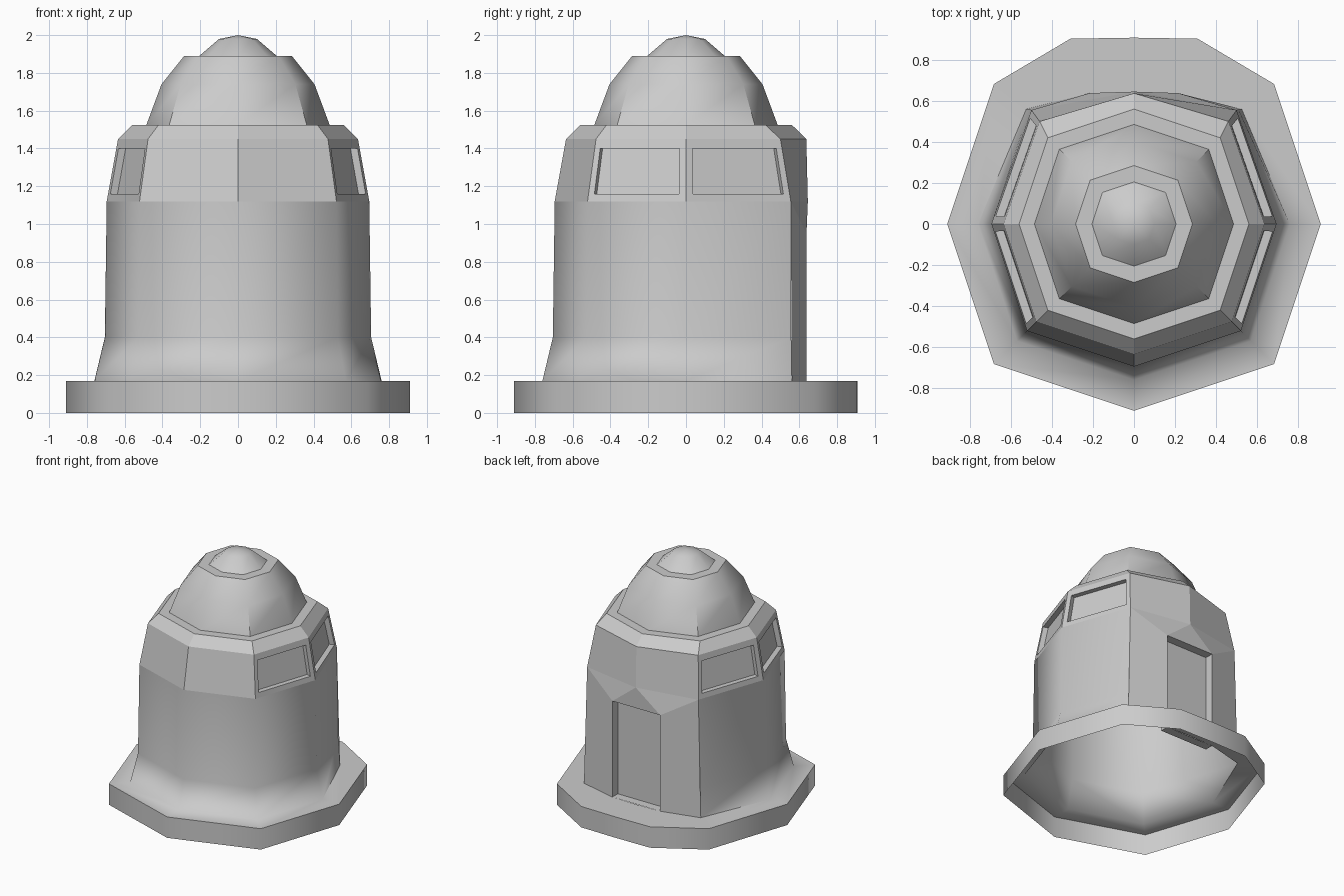
import bpy, bmesh
from math import radians
from mathutils import Vector

if "Cube" in bpy.data.objects:
    bpy.data.objects.remove(bpy.data.objects["Cube"])

K = 0.75        # corner offset of the slightly squarish octagon
Z_BAND = 1.12   # bottom of window band


def octagon(r, z, corner=None, back=None):
    """Eight points, counter-clockwise from back left to back centre."""
    cx, cy = corner or (r * K, r * K)
    d = r * K
    pts = [(-cx, cy), (-r, 0), (-d, -d), (0, -r), (d, -d), (r, 0), (cx, cy),
           (0, back or r)]
    return [Vector((x, y, z)) for x, y in pts]


def loft(bm, rings, closed=True, cap=False):
    vr = [[bm.verts.new(p) for p in ring] for ring in rings]
    for a, b in zip(vr, vr[1:]):
        n = len(a)
        for i in range(n if closed else n - 1):
            j = (i + 1) % n
            bm.faces.new((a[i], a[j], b[j], b[i]))
    if cap:
        bm.faces.new(vr[-1])


def finish(name, bm, angle=None):
    bmesh.ops.remove_doubles(bm, verts=bm.verts, dist=0.0005)
    me = bpy.data.meshes.new(name)
    bm.to_mesh(me)
    bm.free()
    ob = bpy.data.objects.new(name, me)
    bpy.context.collection.objects.link(ob)
    if angle:
        bpy.ops.object.select_all(action='DESELECT')
        ob.select_set(True)
        bpy.context.view_layer.objects.active = ob
        bpy.ops.object.shade_smooth_by_angle(angle=radians(angle))
    return ob


# Base flange and round wall, one hollow shell open at the bottom
def with_back(ring, x, y):
    z = ring[0].z
    return ring[:7] + [Vector((x, y, z)), Vector((0, y + 0.005, z)), Vector((-x, y, z))]


bm = bmesh.new()
rim = octagon(0.91, 0)
foot = octagon(0.76, 0.17, (0.525, 0.56))
top = octagon(0.695, Z_BAND, (0.5, 0.555), 0.645)
loft(bm, [with_back(rim, 0.31, 0.903),
          with_back(octagon(0.91, 0.17), 0.31, 0.903),
          with_back(foot, 0.215, 0.638)])
loft(bm, [foot[:7], octagon(0.705, 0.4, (0.51, 0.557))[:7], top[:7]], closed=False)
finish("base_and_wall", bm, 80)

# Flat back wall with recessed door
bm = bmesh.new()
dw, dy, dz = 0.215, 0.638, 0.95
door = [Vector(p) for p in ((dw, dy, 0.17), (-dw, dy, 0.17), (-dw, dy, dz), (dw, dy, dz))]
loft(bm, [door, [p - Vector((0, 0.07, 0)) for p in door]], cap=True)
mid = top[7]
panels = [[foot[6], door[0], door[3], top[6]], [top[6], door[3], mid]]
for p in panels:
    bm.faces.new([bm.verts.new(v) for v in p])
    bm.faces.new([bm.verts.new((-v.x, v.y, v.z)) for v in reversed(p)])
bm.faces.new([bm.verts.new(v) for v in (door[3], door[2], mid)])
finish("back_wall_and_door", bm)

# Window band: plain faces at front and back, recessed windows on the sides
bm = bmesh.new()
upper = octagon(0.635, 1.45, (0.46, 0.5), 0.637)
for i in range(8):
    j = (i + 1) % 8
    a, b, c, d = quad = [top[i], top[j], upper[j], upper[i]]
    if i in (0, 1, 4, 5):
        def at(u, v):
            return a.lerp(b, u).lerp(d.lerp(c, u), v)
        lo, hi = (0.06, 0.93) if abs(b.y) < 0.01 else (0.07, 0.94)
        if abs(b.y) < 0.01:
            lo, hi = 0.06, 0.93
        hole = [at(lo, 0.12), at(hi, 0.12), at(hi, 0.85), at(lo, 0.85)]
        e = b - a
        inward = Vector((-e.y, e.x, 0)).normalized() * 0.04
        loft(bm, [quad, hole, [p + inward for p in hole]], cap=True)
    else:
        bm.faces.new([bm.verts.new(p) for p in quad])
finish("window_band", bm)

# Sloping eave and flat ledge
bm = bmesh.new()
loft(bm, [upper, octagon(0.56, 1.525), octagon(0.485, 1.525)])
finish("eave", bm)

# Dome with its upper ledge
bm = bmesh.new()
loft(bm, [octagon(0.485, 1.525), octagon(0.405, 1.74), octagon(0.285, 1.89),
          octagon(0.205, 1.89)])
finish("dome", bm, 46)

# Small rounded cap
bm = bmesh.new()
loft(bm, [octagon(0.205, 1.89), octagon(0.1, 1.98), octagon(0.0001, 2.0)])
finish("cap", bm, 50)
